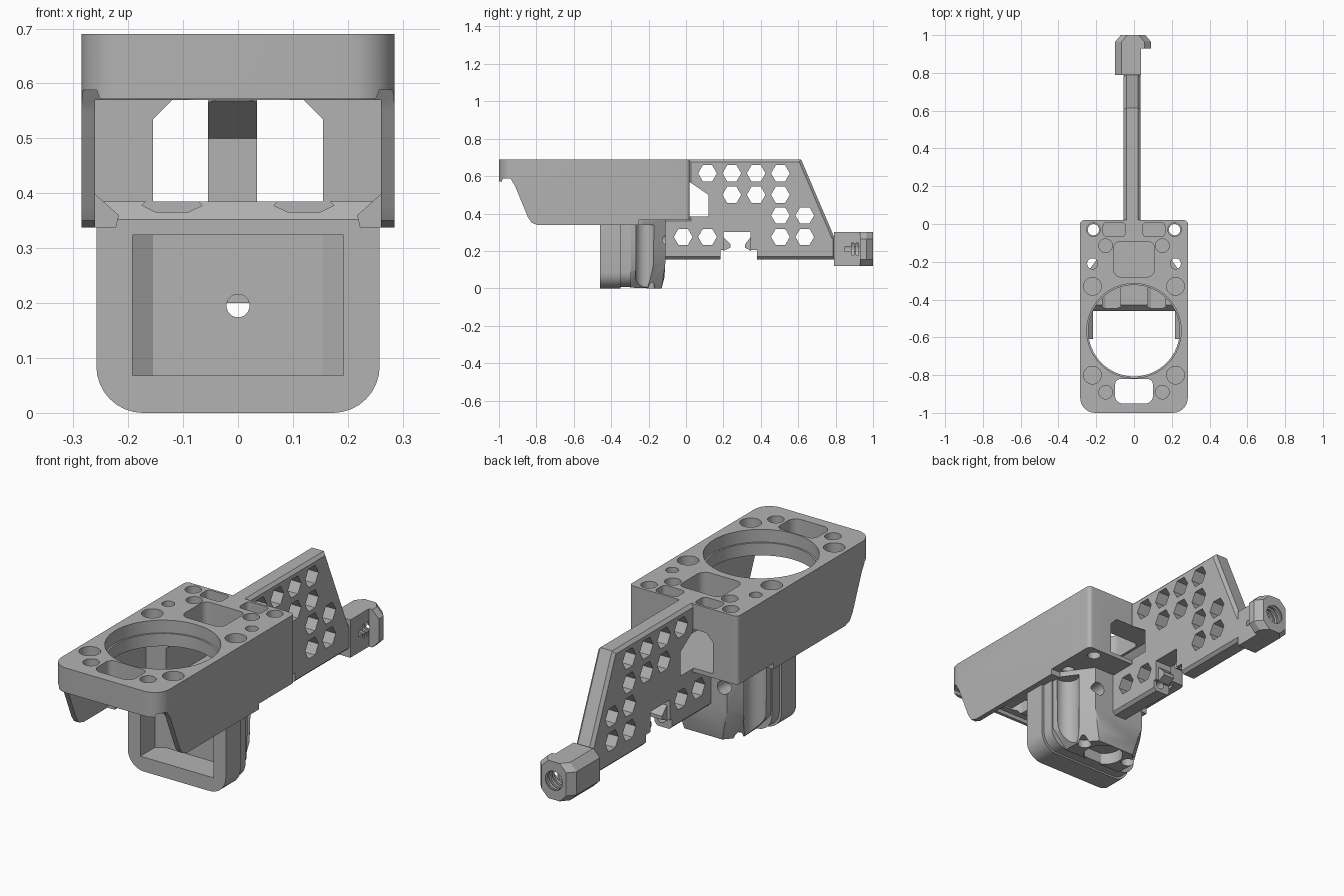
import bpy, bmesh
from math import cos, sin, pi, radians

cube = bpy.data.objects.get("Cube")
if cube:
    bpy.data.objects.remove(cube)

grey = bpy.data.materials.new("matte_grey")
grey.use_nodes = True
GREY = (0.45, 0.45, 0.45, 1)
grey.diffuse_color = GREY
grey.node_tree.nodes["Principled BSDF"].inputs["Base Color"].default_value = GREY


def finish(name, bm):
    bmesh.ops.recalc_face_normals(bm, faces=bm.faces)
    mesh = bpy.data.meshes.new(name)
    bm.to_mesh(mesh)
    bm.free()
    mesh.materials.append(grey)
    ob = bpy.data.objects.new(name, mesh)
    bpy.context.collection.objects.link(ob)
    return ob


def place(axis, u, v, w):
    return {"x": (w, u, v), "y": (u, w, v), "z": (u, v, w)}[axis]


def prism(name, axis, pts, lo, hi, chamfer=0):
    """Extrude an outline along an axis, optionally chamfering both rims."""
    bm = bmesh.new()
    a = [bm.verts.new(place(axis, u, v, lo)) for u, v in pts]
    b = [bm.verts.new(place(axis, u, v, hi)) for u, v in pts]
    caps = [bm.faces.new(a), bm.faces.new(b)]
    for i in range(len(pts)):
        j = (i + 1) % len(pts)
        bm.faces.new((a[i], a[j], b[j], b[i]))
    if chamfer:
        bmesh.ops.recalc_face_normals(bm, faces=bm.faces)
        rims = [e for f in caps for e in f.edges]
        bmesh.ops.bevel(bm, geom=rims, offset=chamfer, segments=1, affect="EDGES")
    return finish(name, bm)


def hull(name, points):
    bm = bmesh.new()
    for p in points:
        bm.verts.new(p)
    bmesh.ops.convex_hull(bm, input=bm.verts)
    bmesh.ops.dissolve_limit(bm, angle_limit=0.01, verts=bm.verts, edges=bm.edges)
    return finish(name, bm)


def ring(u, v, r, n=32):
    return [(u + r * cos(2 * pi * i / n), v + r * sin(2 * pi * i / n)) for i in range(n)]


def rect(u0, u1, v0, v1):
    return [(u0, v0), (u1, v0), (u1, v1), (u0, v1)]


def rounded(u0, u1, v0, v1, low, high, steps=8):
    """Rectangle with separate corner radii on its low-v and high-v sides."""
    pts = []
    for k, (u, v, r) in enumerate([(u1, v1, high), (u0, v1, high), (u0, v0, low), (u1, v0, low)]):
        cu = u - r if k in (0, 3) else u + r
        cv = v - r if k < 2 else v + r
        for i in range(steps + 1):
            t = (k + i / steps) * pi / 2
            pts.append((cu + r * cos(t), cv + r * sin(t)))
    return pts


def cut(target, axis, pts, lo, hi, op="DIFFERENCE"):
    tool = prism("cutter", axis, pts, lo, hi)
    mod = target.modifiers.new("cut", "BOOLEAN")
    mod.object, mod.operation, mod.solver = tool, op, "EXACT"
    bpy.context.view_layer.objects.active = target
    bpy.ops.object.modifier_apply(modifier=mod.name)
    bpy.data.objects.remove(tool)


# Housing: side profile trimmed to a rounded plan, then hollowed from the front
side = [(-1, .69), (-1, .572), (-.985, .572), (-.98, .588), (-.94, .588), (-.915, .55),
        (-.845, .38), (-.825, .35), (-.79, .338), (-.25, .338), (-.25, .365), (.02, .365), (.02, .69)]
housing = prism("housing", "x", side, -.3, .3)
cut(housing, "z", rounded(-.285, .285, -1, .02, .08, .02), 0, 1, "INTERSECT")
cut(housing, "y", rect(-.26, .26, .2, .57), -1.1, -.32)

# Cable tunnel through the rear of the housing
tunnel = [(-.155, .385), (.155, .385), (.155, .535), (.12, .57), (-.12, .57), (-.155, .535)]
cut(housing, "y", tunnel, -.4, .1)

# Lens opening with a small ledge, and top pockets
cut(housing, "z", ring(0, -.565, .25, 64), .63, .8)
cut(housing, "z", ring(0, -.565, .242, 64), .5, .8)
cut(housing, "z", rounded(-.1, .1, -.95, -.82, .04, .03), .5, .8)
cut(housing, "z", rounded(-.108, .108, -.28, -.095, .04, .03), .5, .8)

# Mirrored pockets, magnet seats and screw holes: x, y, radius, floor
seats = [(.22, -.33, .047, .62), (.22, -.8, .047, .62), (.15, -.115, .036, .63),
         (.15, -.89, .036, .63), (.215, -.03, .03, .3), (.22, -.21, .028, .3), (.215, -.03, .036, .65)]
for s in (-1, 1):
    cut(housing, "z", rounded(s * .105 - .058, s * .105 + .058, -.067, .008, .02, .02), .62, .8)
    for x, y, r, floor in seats:
        cut(housing, "z", ring(s * x, y, r), floor, .8)

# Sloped inner flanges along the foot of each side wall
for s, label in ((1, "left"), (-1, "right")):
    prism(label + "_flange", "y", [(s * .27, .338), (s * .222, .338), (s * .217, .36), (s * .262, .4), (s * .27, .4)],
          -.61, -.3)

# Front frame with a deep pocket, a collar and a sloped sill
frame = prism("front_frame", "y", rounded(-.258, .258, 0, .35, .085, .004), -.46, -.35)
collar = prism("frame_collar", "y", rounded(-.246, .246, .008, .35, .08, .004), -.355, -.295)
pocket = rect(-.192, .192, -.6, -.35) + [(.155, -.325), (-.155, -.325)]
pocket = [pocket[0], pocket[1], pocket[2], pocket[4], pocket[5], pocket[3]]
for part in (frame, collar):
    cut(part, "z", pocket, .068, .324)
sill = prism("sill", "x", [(-.46, .34), (-.46, .352), (-.43, .385), (-.29, .385), (-.29, .34)], -.26, .26)
for s in (-1, 1):
    nut = [(s * .12 + u, v) for u, v in [(-.055, .378), (-.03, .366), (.03, .366), (.055, .378), (.03, .4), (-.03, .4)]]
    cut(sill, "y", nut, -.5, -.2)

# Faceted rear body with screw channels, rear holes and a bottom recess
body_points = []
for s in (-1, 1):
    body_points += [(s * .24, -.3, .365), (s * .24, -.3, .09), (s * .16, -.3, .004), (s * .235, -.24, .365),
                    (s * .225, -.24, .1), (s * .14, -.11, .365), (s * .14, -.11, .15), (s * .1, -.115, .06),
                    (s * .1, -.13, 0), (s * .16, -.2, 0)]
body = hull("rear_body", body_points)
cut(body, "z", ring(0, -.22, .09), -.1, .06)
for s in (-1, 1):
    cut(body, "z", ring(s * .22, -.215, .055), -.1, .338)
    cut(body, "z", ring(s * .13, -.2, .032), -.1, .04)
    cut(body, "y", ring(s * .12, .26, .032), -.2, 0)

# Support arm with chamfered rims
outline = [(-.15, .155), (.8, .155), (.8, .28), (.79, .28), (.615, .69), (.012, .69), (.012, .375), (-.15, .375)]
arm = prism("support_arm", "x", outline, -.055, .035, .014)
cut(arm, "x", [(-.02, .385), (.12, .385), (.12, .5), (.02, .568), (-.02, .568)], -.2, .2)
cut(arm, "x", rect(.185, .38, .1, .205), -.2, .2)
cut(arm, "x", rect(.2, .345, .2, .302), -.2, .2)

# Hexagonal lightening holes
rows = {.615: (1, 2, 3, 4), .5: (2, 3, 4), .39: (4, 5), .275: (0, 1, 4, 5)}
for z, columns in rows.items():
    for c in columns:
        cut(arm, "x", ring(-.015 + .13 * c, z, .05, 6), -.2, .2)

# Snap teeth in the arm notch
for name, root, tip in (("front_tooth", .198, .238), ("rear_tooth", .347, .315)):
    prism(name, "x", [(root, .275), (tip, .235), (tip, .218), (root, .2)], -.04, .02)

# Threaded end block
c = .035
block = []
for y, x0, x1 in ((.79, -.1, .09), (.965, -.1, .09), (1, -.07, .06)):
    block += [(x, y, z) for x in (x0, x1) for z in (.12 + c, .3 - c)]
    block += [(x, y, z) for x in (x0 + c, x1 - c) for z in (.12, .3)]
end_block = hull("end_block", block)
cut(end_block, "z", rect(.038, .2, .7, .93), 0, .5)
cut(end_block, "y", ring(-.005, .21, .045), .85, 1.1)
for k in range(5):
    y = .885 + k * .025
    cut(end_block, "y", ring(-.005, .21, .054), y, y + .012)

# Straight bore running through the whole assembly
for part in (frame, collar, body, arm, end_block):
    cut(part, "y", ring(0, .195, .021, 24), -.5, 1.1)

for ob in bpy.context.collection.objects:
    if ob.type == "MESH" and grey.name in ob.data.materials:
        bpy.ops.object.select_all(action="DESELECT")
        ob.select_set(True)
        bpy.context.view_layer.objects.active = ob
        bpy.ops.object.shade_smooth_by_angle(angle=radians(25))
